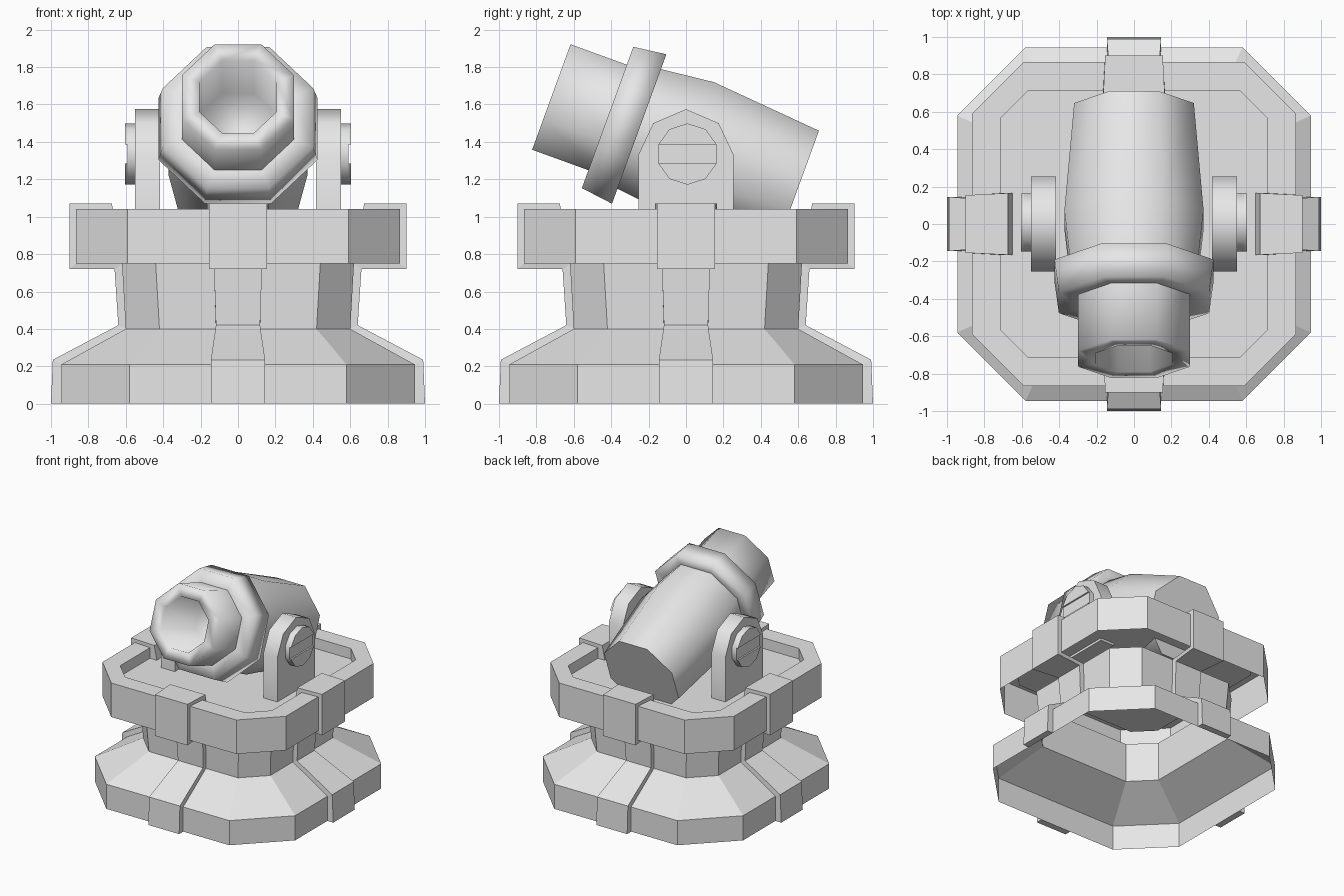
import bpy, bmesh, math
from mathutils import Matrix

cube = bpy.data.objects.get("Cube")
if cube:
    bpy.data.objects.remove(cube)

grey = bpy.data.materials.new("plain grey")
grey.use_nodes = True
grey.diffuse_color = (0.8, 0.8, 0.8, 1)
grey.node_tree.nodes["Principled BSDF"].inputs["Base Color"].default_value = (0.8, 0.8, 0.8, 1)


def finish(name, bm, matrix=None, smooth=None):
    """Turn a bmesh into an object; smooth is an angle in degrees."""
    if matrix:
        bm.transform(matrix)
    mesh = bpy.data.meshes.new(name)
    bm.to_mesh(mesh)
    bm.free()
    mesh.materials.append(grey)
    ob = bpy.data.objects.new(name, mesh)
    bpy.context.collection.objects.link(ob)
    if smooth:
        bpy.ops.object.select_all(action='DESELECT')
        ob.select_set(True)
        bpy.context.view_layer.objects.active = ob
        if smooth >= 180:
            bpy.ops.object.shade_smooth()
        else:
            bpy.ops.object.shade_smooth_by_angle(angle=math.radians(smooth))
    return ob


def octagon(half, corner, z):
    """Square of the given half width with its corners cut off."""
    h, c = half, corner
    return [(h, -c, z), (h, c, z), (c, h, z), (-c, h, z),
            (-h, c, z), (-h, -c, z), (-c, -h, z), (c, -h, z)]


def loft(name, rings, cap_start=False, cap_end=False, **kw):
    bm = bmesh.new()
    rows = [[bm.verts.new(p) for p in ring] for ring in rings]
    n = len(rows[0])
    for a, b in zip(rows, rows[1:]):
        for j in range(n):
            k = (j + 1) % n
            bm.faces.new((a[j], a[k], b[k], b[j]))
    if cap_start:
        bm.faces.new(rows[0][::-1])
    if cap_end:
        bm.faces.new(rows[-1])
    return finish(name, bm, **kw)


def plate(name, outline, x0, x1, smooth=None):
    """Prism along x from a (y, z) outline that runs counter-clockwise seen from +x."""
    x0, x1 = min(x0, x1), max(x0, x1)
    return loft(name, [[(x, y, z) for y, z in outline] for x in (x0, x1)],
                True, True, smooth=smooth)


# Hollow pedestal and the tray on top of it
loft("pedestal", [octagon(*r) for r in
     [(0.945, 0.58, 0), (0.945, 0.58, 0.21), (0.60, 0.42, 0.40), (0.62, 0.44, 0.75)]])
loft("tray", [octagon(*r) for r in
     [(0.865, 0.59, 0.75), (0.865, 0.59, 1.04), (0.715, 0.565, 1.04), (0.715, 0.565, 0.95)]],
     cap_end=True)

# Straps on the four sides: outer radius, height, inner radius, height, half width
STRAP = [(1.00, 0.00, 0.945, 0.00, 0.145), (0.99, 0.235, 0.945, 0.21, 0.145),
         (0.64, 0.42, 0.60, 0.40, 0.118), (0.66, 0.72, 0.62, 0.75, 0.128),
         (0.90, 0.72, 0.865, 0.75, 0.154), (0.90, 1.07, 0.865, 1.04, 0.154),
         (0.675, 1.07, 0.715, 1.04, 0.165), (0.65, 0.95, 0.715, 0.95, 0.165)]
for i, side in enumerate(("left", "back", "right", "front")):
    bm = bmesh.new()
    rows = [[bm.verts.new(p) for p in
             ((ri, -w, zi), (ro, -w, zo), (ro, w, zo), (ri, w, zi))]
            for ro, zo, ri, zi, w in STRAP]
    for a, b in zip(rows, rows[1:]):
        for j in range(3):
            bm.faces.new((a[j], a[j + 1], b[j + 1], b[j]))
    bm.faces.new(rows[0][::-1])
    finish(side + "_strap", bm, Matrix.Rotation(i * math.pi / 2, 4, 'Z'))

# Barrel: eight sided, tilted up toward the front, origin at the muzzle centre
AIM = Matrix.Translation((0, -0.72, 1.64)) @ Matrix.Rotation(math.radians(70), 4, 'X')
T = math.tan(math.pi / 8)


def barrel(name, steps, smooth, **caps):
    loft(name, [octagon(a, a * T, -t) for a, t in steps], matrix=AIM, smooth=smooth, **caps)


barrel("breech", [(0.32, 1.406), (0.372, 0.79), (0.335, 0.45)], 50, cap_start=True)
barrel("barrel_band", [(0.33, 0.50), (0.425, 0.50), (0.402, 0.32), (0.295, 0.32)], 180)
barrel("muzzle", [(0.30, 0.45), (0.30, 0), (0.205, 0), (0.205, 0.50)], 180, cap_end=True)

# Side brackets with slotted bolts
BRACKET = [(-0.255, 0.93), (0.255, 0.93), (0.255, 1.33), (0.175, 1.50),
           (0, 1.575), (-0.175, 1.50), (-0.255, 1.33)]
CY, CZ, R = 0.008, 1.335, 0.164


def arc(first, last):
    return [(CY + R * math.cos(math.radians(a)), CZ + R * math.sin(math.radians(a)))
            for a in range(first, last + 1, 36)]


for side, s in (("left", 1), ("right", -1)):
    plate(side + "_bracket", BRACKET, s * 0.418, s * 0.55, 50)
    plate(side + "_bolt", arc(18, 342), s * 0.54, s * 0.59, 40)
    # raised halves either side of the slot
    plate(side + "_bolt_upper_half", arc(18, 162), s * 0.585, s * 0.603, 40)
    plate(side + "_bolt_lower_half", arc(198, 342), s * 0.585, s * 0.603, 40)
